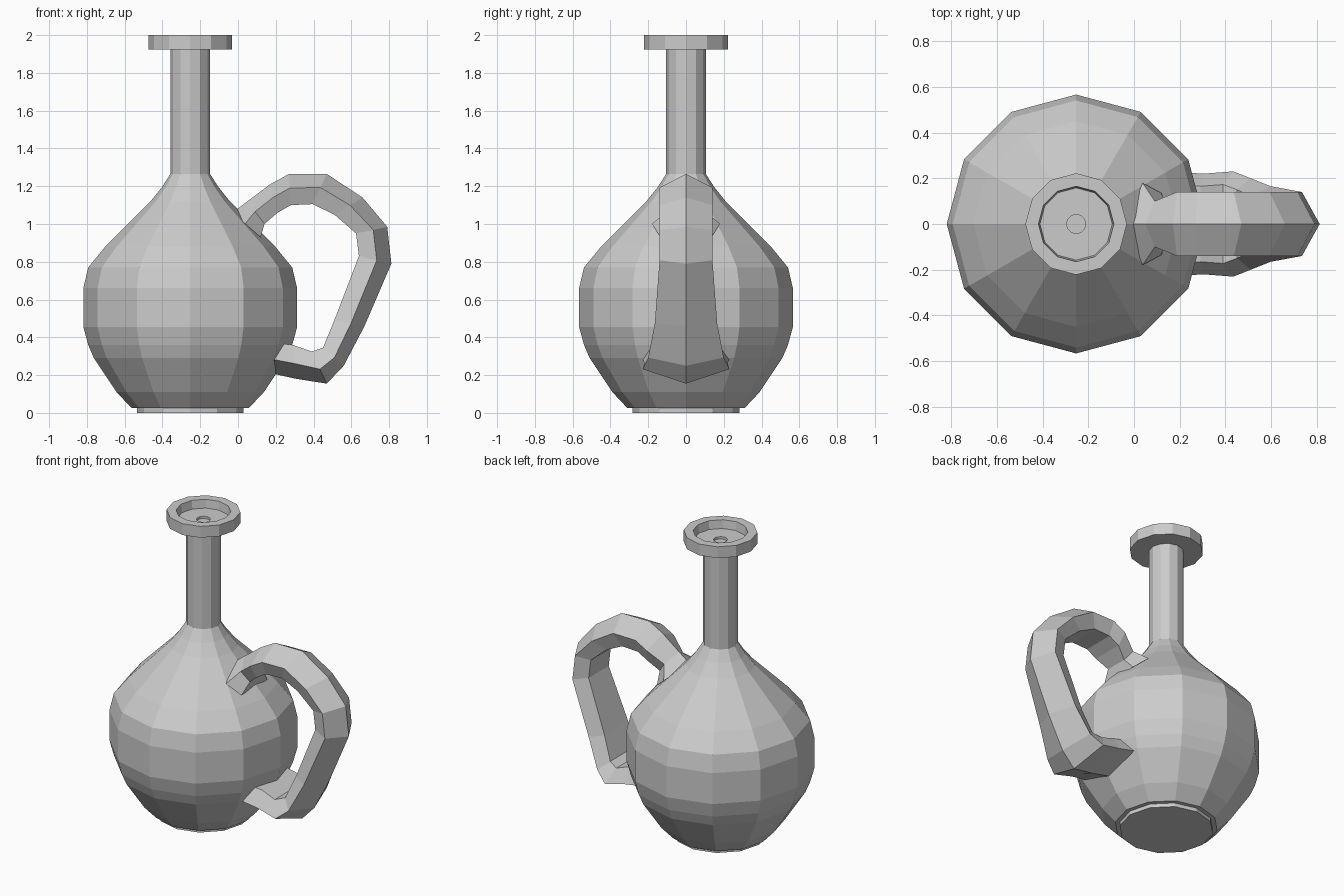
import bpy, bmesh, math
from mathutils import Vector

if "Cube" in bpy.data.objects:
    bpy.data.objects.remove(bpy.data.objects["Cube"])

CX = -0.253   # axis of the jug
SIDES = 12

clay = bpy.data.materials.new("grey clay")
clay.diffuse_color = (0.6, 0.6, 0.6, 1)
clay.use_nodes = True
clay.node_tree.nodes["Principled BSDF"].inputs["Base Color"].default_value = clay.diffuse_color


def finish(name, bm):
    bmesh.ops.recalc_face_normals(bm, faces=bm.faces)
    mesh = bpy.data.meshes.new(name)
    bm.to_mesh(mesh)
    bm.free()
    mesh.materials.append(clay)
    obj = bpy.data.objects.new(name, mesh)
    bpy.context.collection.objects.link(obj)
    return obj


def skin(name, rings):
    """Bridge closed rings of points and cap both ends."""
    bm = bmesh.new()
    loops = [[bm.verts.new(p) for p in ring] for ring in rings]
    for a, b in zip(loops, loops[1:]):
        n = len(a)
        for i in range(n):
            j = (i + 1) % n
            bm.faces.new((a[i], a[j], b[j], b[i]))
    bm.faces.new(loops[0])
    bm.faces.new(loops[-1])
    return finish(name, bm)


def lathe(name, profile):
    rings = []
    for r, z in profile:
        angles = [2 * math.pi * i / SIDES for i in range(SIDES)]
        rings.append([(CX + r * math.cos(a), r * math.sin(a), z) for a in angles])
    return skin(name, rings)


# Foot and round belly
lathe("foot", [(0.283, 0), (0.283, 0.03)])
lathe("body", [(0.31, 0.025), (0.39, 0.11), (0.51, 0.29), (0.54, 0.36),
               (0.566, 0.455), (0.566, 0.66), (0.54, 0.77), (0.45, 0.88),
               (0.33, 1.0), (0.21, 1.12), (0.15, 1.195), (0.105, 1.265)])

# Neck and dished lip with a small pouring hole
lathe("neck", [(0.105, 1.25), (0.105, 1.93)])
lathe("lip", [(0.105, 1.925), (0.222, 1.925), (0.222, 2.0), (0.165, 2.0),
              (0.158, 1.945), (0.042, 1.945), (0.042, 1.9)])

# Handle: outer ridge (x, z), inner edge (x, z), half width
stations = [
    ((-0.03, 1.06), (0.12, 0.93), 0.18),
    ((0.05, 1.12), (0.14, 1.00), 0.10),
    ((0.17, 1.21), (0.21, 1.06), 0.14),
    ((0.27, 1.265), (0.28, 1.10), 0.14),
    ((0.47, 1.265), (0.395, 1.105), 0.14),
    ((0.66, 1.14), (0.51, 1.05), 0.14),
    ((0.79, 0.985), (0.625, 0.95), 0.14),
    ((0.812, 0.79), (0.64, 0.83), 0.14),
    ((0.67, 0.46), (0.51, 0.49), 0.165),
    ((0.56, 0.25), (0.45, 0.345), 0.20),
    ((0.47, 0.155), (0.39, 0.325), 0.23),
    ((0.31, 0.18), (0.29, 0.36), 0.22),
    ((0.13, 0.22), (0.20, 0.37), 0.23),
]
# Cross-section: (share of half width, share of the way from outer to inner)
section = [(0, 0), (1, 0.45), (0.75, 1), (-0.75, 1), (-1, 0.45)]
rings = []
for outer, inner, w in stations:
    ring = []
    for s, t in section:
        p = Vector(outer).lerp(Vector(inner), t)
        ring.append((p.x, s * w, p.y))
    rings.append(ring)
skin("handle", rings)
